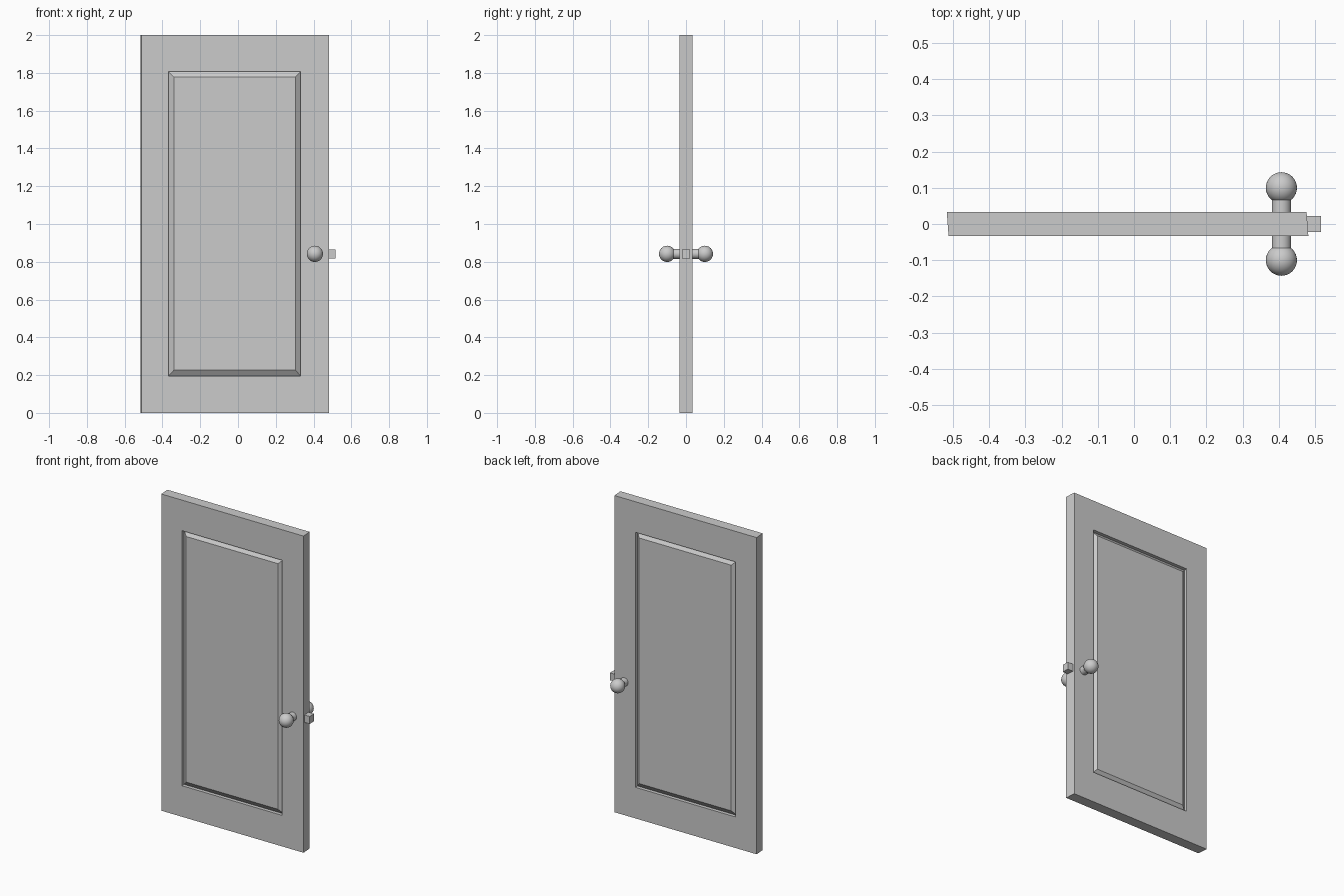
import bpy, bmesh, math

if "Cube" in bpy.data.objects:
    bpy.data.objects.remove(bpy.data.objects["Cube"])

KNOB_X, KNOB_Z = 0.407, 0.842
HALF_T = 0.0335      # half door thickness
SKEW = -0.0025       # the side edges lean slightly from front to back
GROOVE = 0.022       # panel groove depth

# Nested rectangles of the face: x0, x1, z0, z1
EDGE = (-0.5145, 0.479, 0.0, 2.0)
OUTER = (-0.368, 0.331, 0.196, 1.807)
FIELD = (-0.339, 0.304, 0.227, 1.778)


def mesh_object(name, bm):
    bmesh.ops.recalc_face_normals(bm, faces=bm.faces)
    me = bpy.data.meshes.new(name)
    bm.to_mesh(me)
    bm.free()
    ob = bpy.data.objects.new(name, me)
    bpy.context.collection.objects.link(ob)
    return ob


def smooth(ob):
    bpy.ops.object.select_all(action='DESELECT')
    ob.select_set(True)
    bpy.context.view_layer.objects.active = ob
    bpy.ops.object.shade_smooth_by_angle(angle=math.radians(40))


# Door slab: rectangles lofted from front field, through the grooves, to back field
front = [(FIELD, HALF_T), (OUTER, HALF_T - GROOVE), (OUTER, HALF_T), (EDGE, HALF_T)]
profile = [(r, -y) for r, y in front] + front[::-1]
bm = bmesh.new()
rings = []
for (x0, x1, z0, z1), y in profile:
    s = SKEW * y / abs(y) if abs(y) > HALF_T - 1e-6 and (x0, x1, z0, z1) == EDGE else 0.0
    rings.append([bm.verts.new((x + s, y, z))
                  for x, z in ((x0, z0), (x1, z0), (x1, z1), (x0, z1))])
for a, b in zip(rings, rings[1:]):
    for i in range(4):
        j = (i + 1) % 4
        bm.faces.new((a[i], a[j], b[j], b[i]))
bm.faces.new(rings[0])
bm.faces.new(rings[-1])
mesh_object("door_panel", bm)

# Latch bolt
bpy.ops.mesh.primitive_cube_add(size=1, location=(0.495, 0, KNOB_Z))
latch = bpy.context.object
latch.name = "latch_bolt"
latch.scale = (0.042, 0.044, 0.047)

# Knob spindle through the door
bpy.ops.mesh.primitive_cylinder_add(vertices=32, radius=0.0265, depth=0.17,
                                    location=(KNOB_X, 0, KNOB_Z),
                                    rotation=(math.pi / 2, 0, 0))
spindle = bpy.context.object
spindle.name = "knob_spindle"
smooth(spindle)

# Ball knobs on both sides
for name, side in (("front_knob", -1), ("back_knob", 1)):
    bpy.ops.mesh.primitive_uv_sphere_add(segments=32, ring_count=16, radius=0.043,
                                         location=(KNOB_X, side * 0.1, KNOB_Z),
                                         rotation=(math.pi / 2, 0, 0))
    knob = bpy.context.object
    knob.name = name
    smooth(knob)
